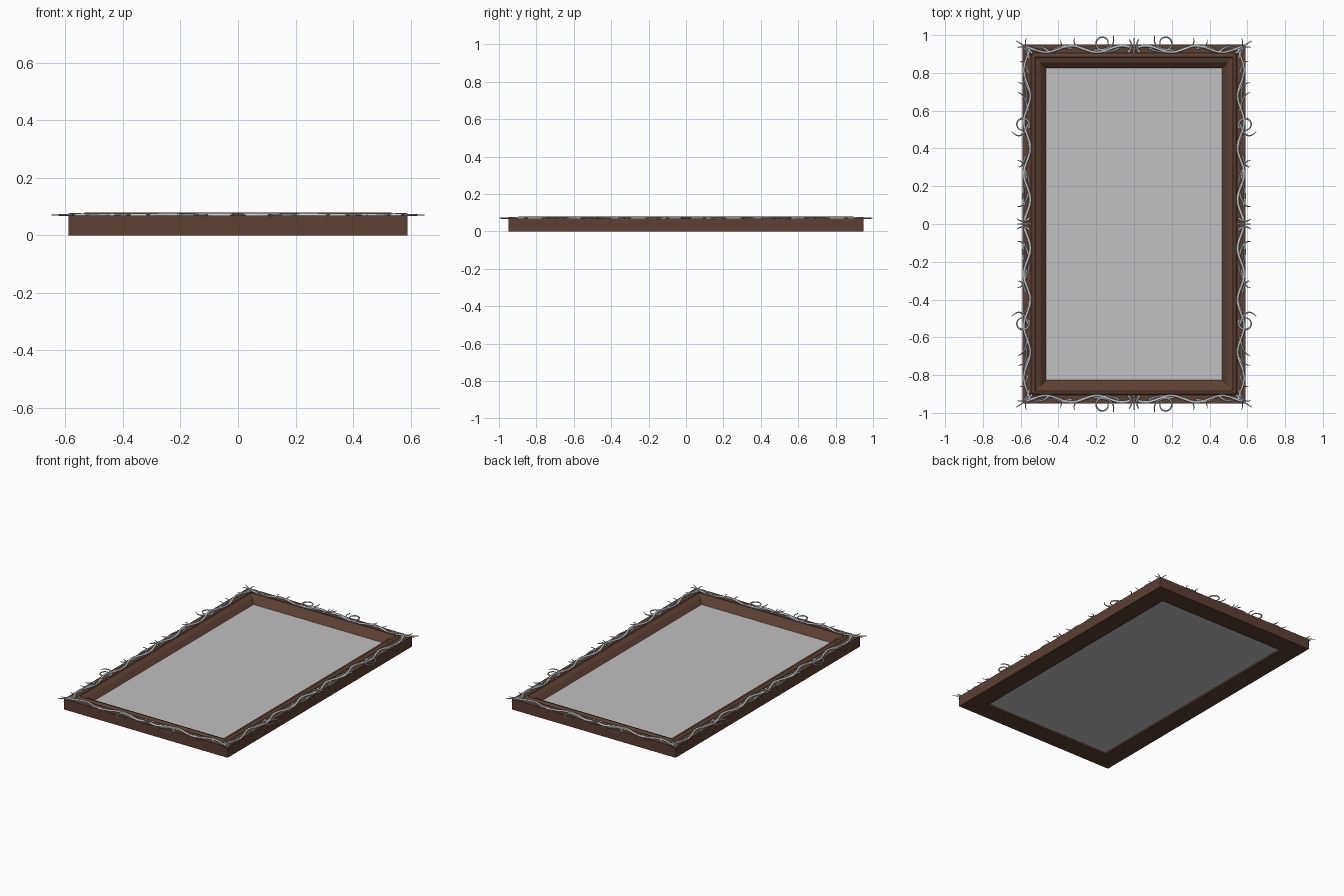
import bpy, bmesh, math
from mathutils import Vector

if "Cube" in bpy.data.objects:
    bpy.data.objects.remove(bpy.data.objects["Cube"])

HX, HY = 0.59, 0.95      # outer half sizes of the frame
TOP = 0.069              # height of the flat outer band


def material(name, rgb):
    m = bpy.data.materials.new(name)
    m.diffuse_color = (*rgb, 1)
    m.use_nodes = True
    m.node_tree.nodes["Principled BSDF"].inputs["Base Color"].default_value = m.diffuse_color
    return m


wood = material("dark brown wood", (0.107, 0.051, 0.033))
glass = material("mirror grey", (0.53, 0.53, 0.53))
silver = material("pale silver", (0.56, 0.60, 0.62))


def add(name, data, mat):
    ob = bpy.data.objects.new(name, data)
    data.materials.append(mat)
    bpy.context.collection.objects.link(ob)
    return ob


def frame(name, profile, mat):
    """Sweep a closed (inset, height) profile round the rectangle."""
    bm = bmesh.new()
    rings = [[bm.verts.new((sx * (HX - d), sy * (HY - d), z))
              for sx, sy in ((-1, -1), (1, -1), (1, 1), (-1, 1))] for d, z in profile]
    for a, b in zip(rings, rings[1:] + rings[:1]):
        for i in range(4):
            j = (i + 1) % 4
            bm.faces.new((a[i], a[j], b[j], b[i]))
    bmesh.ops.recalc_face_normals(bm, faces=bm.faces)
    me = bpy.data.meshes.new(name)
    bm.to_mesh(me)
    bm.free()
    return add(name, me, mat)


# Moulded frame: flat band, raised ridge, slope down to the glass
frame("moulded_frame", [(0, 0), (0, TOP), (0.046, TOP), (0.051, 0.076), (0.058, 0.080),
                        (0.066, 0.080), (0.070, 0.075), (0.095, 0.066),
                        (0.125, 0.036), (0.125, 0)], wood)

# Mirror panel
bm = bmesh.new()
bmesh.ops.create_cube(bm, size=1)
for v in bm.verts:
    v.co = (v.co.x * 0.932, v.co.y * 1.652, 0.025 + v.co.z * 0.03)
me = bpy.data.meshes.new("mirror_panel")
bm.to_mesh(me)
bm.free()
add("mirror_panel", me, glass)


# Ornament strokes: lists of 2D points with a start and end thickness
def bend(a, b, c, n=12):
    """Quadratic bend from a towards b ending at c."""
    a, b, c = Vector(a), Vector(b), Vector(c)
    return [a * (1 - t) ** 2 + b * 2 * t * (1 - t) + c * t * t
            for t in (i / n for i in range(n + 1))]


def spiral(cx, cy, r0, r1, start, turn, n=24):
    """Curl about a centre, angles in degrees."""
    out = []
    for i in range(n + 1):
        t = i / n
        a, r = math.radians(start + turn * t), r0 + (r1 - r0) * t
        out.append(Vector((cx + r * math.cos(a), cy + r * math.sin(a))))
    return out


def vine(length, shift):
    """Wavy main stem; first value runs along the edge, second is outward offset."""
    n = 64
    return [Vector((0.02 + (length - 0.02) * i / n,
                    -0.024 + 0.017 * math.sin(shift + 2 * math.pi * length * i / n / 0.28)))
            for i in range(n + 1)]


# (path, start radius, end radius) with x along the edge, y outward from the frame edge
def short_side():
    return [
        (vine(0.57, 0.6), 1.0, 0.8),
        (bend((0.03, -0.04), (0.0, -0.01), (0.026, 0.028)), 0.8, 0.3),       # centre leaf
        (bend((0.0, -0.045), (0.0, 0.0), (0.0, 0.036)), 0.6, 0.2),           # centre spike
        (spiral(0.165, 0.008, 0.040, 0.026, 250, 330), 0.8, 0.3),            # main curl
        (bend((0.21, -0.03), (0.09, -0.03), (0.11, 0.048)), 0.8, 0.3),       # tall hook
        (bend((0.24, -0.03), (0.33, -0.02), (0.315, 0.035)), 0.8, 0.25),
        (bend((0.33, -0.02), (0.39, -0.02), (0.388, 0.026)), 0.7, 0.2),
        (bend((0.33, -0.01), (0.40, 0.0), (0.44, -0.04)), 0.7, 0.3),
        (bend((0.08, -0.02), (0.14, -0.05), (0.19, -0.035)), 0.7, 0.3),
        (bend((0.45, -0.04), (0.50, 0.01), (0.54, -0.03)), 0.8, 0.3),
        (bend((0.52, -0.03), (0.59, -0.02), (0.57, 0.034)), 0.8, 0.2),       # corner thorns
        (bend((0.54, -0.045), (0.58, -0.005), (0.625, 0.020)), 0.8, 0.2),
    ]


def long_side():
    return [
        (vine(0.93, 2.2), 1.0, 0.8),
        (bend((0.03, -0.035), (0.0, -0.005), (0.028, 0.030)), 0.8, 0.3),
        (bend((0.0, -0.045), (0.0, 0.0), (0.0, 0.028)), 0.6, 0.2),
        (bend((0.16, -0.03), (0.08, -0.01), (0.095, 0.030)), 0.8, 0.2),
        (bend((0.10, -0.01), (0.17, 0.01), (0.22, -0.02)), 0.8, 0.3),
        (bend((0.22, -0.035), (0.28, -0.03), (0.30, 0.0)), 0.7, 0.3),
        (bend((0.24, -0.02), (0.345, -0.01), (0.335, 0.028)), 0.8, 0.2),
        (bend((0.36, -0.015), (0.29, 0.0), (0.305, 0.028)), 0.7, 0.2),
        (spiral(0.525, 0.0, 0.038, 0.026, 240, 330), 0.8, 0.3),
        (bend((0.53, -0.03), (0.43, 0.005), (0.490, 0.058)), 0.8, 0.25),     # wide hook
        (bend((0.38, -0.04), (0.44, -0.04), (0.47, -0.005)), 0.7, 0.3),
        (bend((0.60, -0.03), (0.70, -0.01), (0.695, 0.028)), 0.8, 0.2),
        (bend((0.66, -0.02), (0.75, -0.03), (0.748, 0.028)), 0.7, 0.2),
        (bend((0.70, -0.04), (0.77, 0.01), (0.82, -0.03)), 0.8, 0.3),
        (bend((0.80, -0.03), (0.87, -0.01), (0.86, 0.015)), 0.7, 0.2),
        (bend((0.88, -0.035), (0.95, -0.02), (0.935, 0.030)), 0.8, 0.2),
    ]


def ornament(name, strokes, place):
    """Draw every stroke as tapered tubing, mirrored along the edge."""
    cu = bpy.data.curves.new(name, 'CURVE')
    cu.dimensions = '3D'
    cu.bevel_depth = 0.0075
    cu.bevel_resolution = 1
    cu.use_fill_caps = True
    for path, r0, r1 in strokes:
        for side in (-1, 1):
            sp = cu.splines.new('POLY')
            sp.points.add(len(path) - 1)
            for i, (p, pt) in enumerate(zip(path, sp.points)):
                x, y = place(side * p.x, p.y)
                pt.co = (x, y, TOP + 0.002, 1)
                pt.radius = r0 + (r1 - r0) * i / (len(path) - 1)
    return add(name, cu, silver)


# Vine ornament on the four sides
for word, s in (("back", 1), ("front", -1)):
    ornament(word + "_vine", short_side(), lambda a, o, s=s: (a, s * (HY + o)))
for word, s in (("right", 1), ("left", -1)):
    ornament(word + "_vine", long_side(), lambda a, o, s=s: (s * (HX + o), a))
